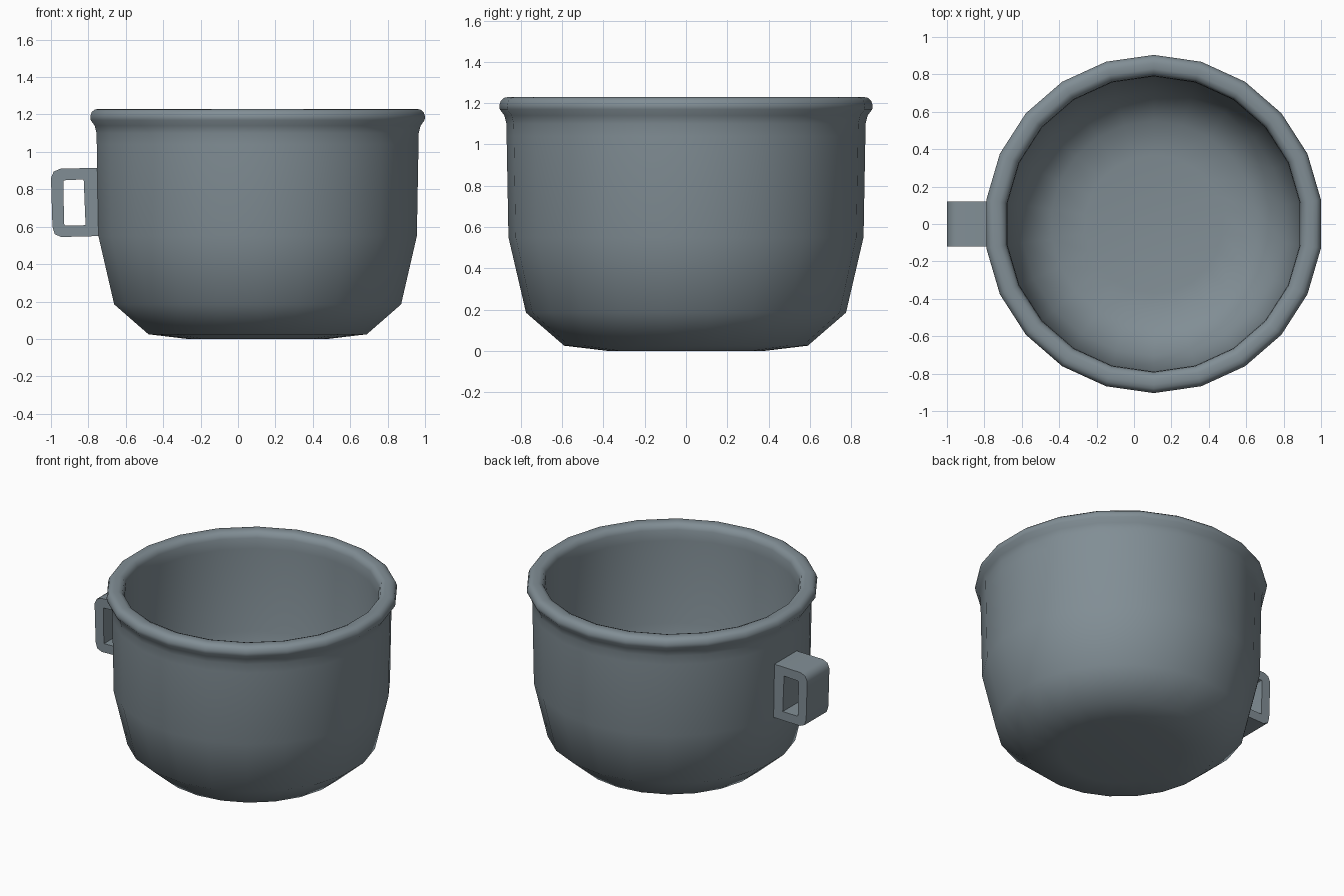
import bpy, bmesh
from math import radians, pi

cube = bpy.data.objects.get("Cube")
if cube:
    bpy.data.objects.remove(cube, do_unlink=True)

SIDES = 22
CENTRE_X = 0.105

steel = bpy.data.materials.new("blue grey metal")
steel.use_nodes = True
colour = (0.22, 0.27, 0.30, 1)
steel.diffuse_color = colour
steel.node_tree.nodes["Principled BSDF"].inputs["Base Color"].default_value = colour


def finish(name, bm, angle):
    """Turn a bmesh into a shaded object in the scene."""
    bmesh.ops.recalc_face_normals(bm, faces=bm.faces)
    mesh = bpy.data.meshes.new(name)
    bm.to_mesh(mesh)
    bm.free()
    mesh.materials.append(steel)
    obj = bpy.data.objects.new(name, mesh)
    bpy.context.collection.objects.link(obj)
    bpy.ops.object.select_all(action="DESELECT")
    obj.select_set(True)
    bpy.context.view_layer.objects.active = obj
    bpy.ops.object.shade_smooth_by_angle(angle=radians(angle))
    return obj


# Pot: base, outer wall, rolled rim and thick inner wall in one turned profile
profile = [(0.38, 0), (0.59, 0.025), (0.775, 0.185), (0.86, 0.55),
           (0.869, 1.04), (0.87, 1.10), (0.88, 1.14), (0.902, 1.17),
           (0.904, 1.19), (0.896, 1.213), (0.88, 1.226), (0.86, 1.23),
           (0.83, 1.23), (0.805, 1.22), (0.792, 1.19), (0.789, 1.12),
           (0.78, 0.56), (0.705, 0.23), (0.55, 0.105), (0.37, 0.08)]
bm = bmesh.new()
verts = [bm.verts.new((0, r, z)) for r, z in profile]
edges = [bm.edges.new(pair) for pair in zip(verts, verts[1:])]
bmesh.ops.spin(bm, geom=verts + edges, cent=(0, 0, 0), axis=(0, 0, 1),
               angle=2 * pi, steps=SIDES)
bmesh.ops.remove_doubles(bm, verts=bm.verts, dist=0.0005)
# Flat discs close the underside and the inner floor
bmesh.ops.holes_fill(bm, edges=[e for e in bm.edges if e.is_boundary], sides=SIDES)
bmesh.ops.translate(bm, verts=bm.verts, vec=(CENTRE_X, 0, 0))
finish("pot", bm, 85)

# Handle: closed band with rounded outer corners, extruded across the side
outer = [(-0.742, 0.55), (-0.945, 0.545), (-0.98, 0.56), (-0.992, 0.60),
         (-1.0, 0.86), (-0.985, 0.895), (-0.95, 0.91), (-0.75, 0.915)]
inner = [(-0.815, 0.608), (-0.928, 0.606), (-0.928, 0.608), (-0.93, 0.62),
         (-0.934, 0.84), (-0.932, 0.847), (-0.93, 0.848), (-0.825, 0.853)]
bm = bmesh.new()
loops = [[bm.verts.new((x, -0.12, z)) for x, z in loop] for loop in (outer, inner)]
for i in range(len(outer)):
    j = (i + 1) % len(outer)
    bm.faces.new((loops[0][i], loops[0][j], loops[1][j], loops[1][i]))
result = bmesh.ops.extrude_face_region(bm, geom=bm.faces[:])
moved = [v for v in result["geom"] if isinstance(v, bmesh.types.BMVert)]
bmesh.ops.translate(bm, verts=moved, vec=(0, 0.24, 0))
finish("handle", bm, 50)
